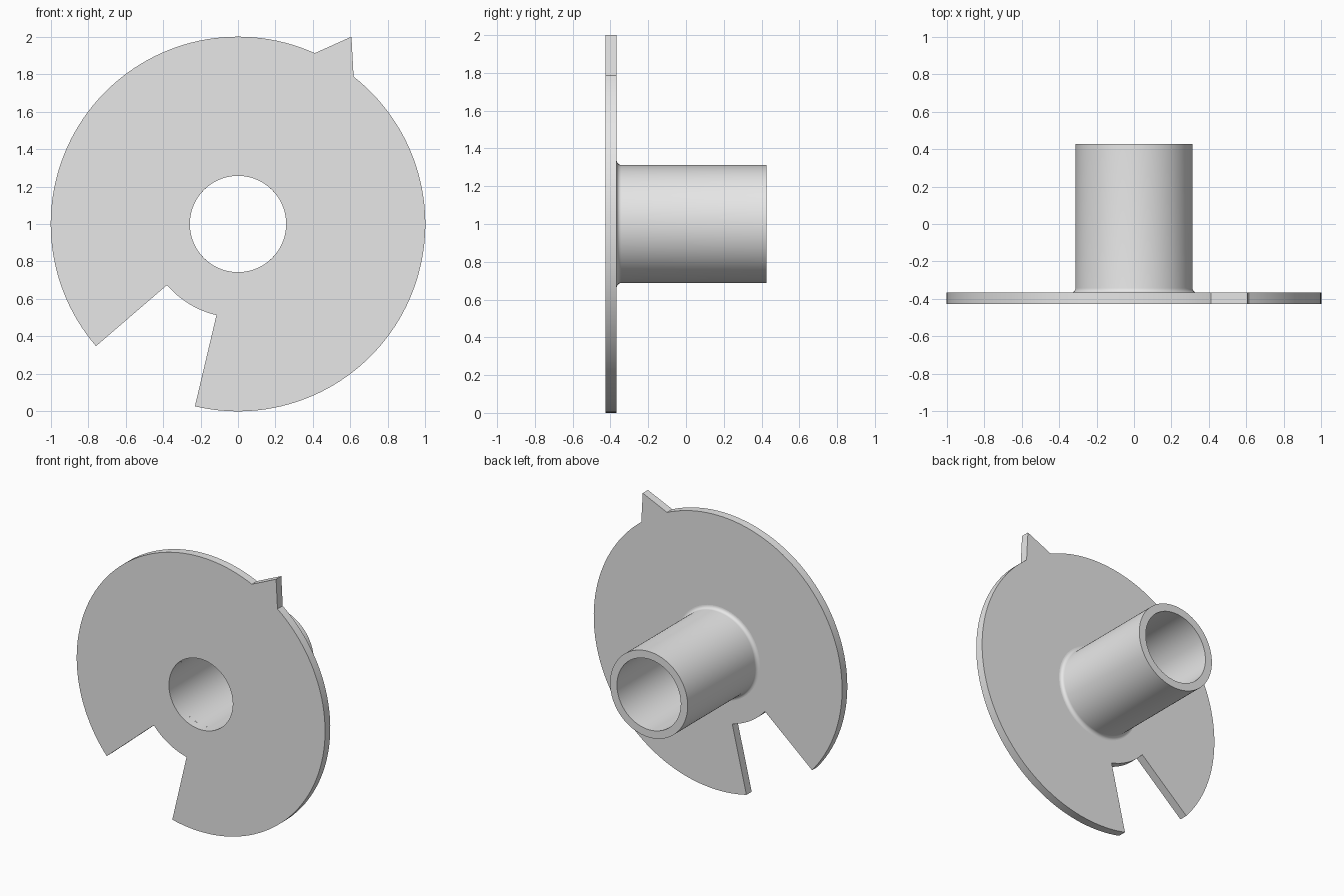
import bpy, bmesh, math

cube = bpy.data.objects.get("Cube")
if cube:
    bpy.data.objects.remove(cube)

CENTRE_Z = 1.0
FRONT, FLANGE_BACK, TUBE_END = -0.427, -0.367, 0.427
BORE, TUBE_R, HUB_R, DISC_R, FILLET = 0.257, 0.3125, 0.5, 1.0, 0.025

grey = bpy.data.materials.new("plain grey")
grey.use_nodes = True
colour = (0.8, 0.8, 0.8, 1)
grey.diffuse_color = colour
grey.node_tree.nodes["Principled BSDF"].inputs["Base Color"].default_value = colour


def finish(bm, name):
    bmesh.ops.recalc_face_normals(bm, faces=bm.faces[:])
    mesh = bpy.data.meshes.new(name)
    bm.to_mesh(mesh)
    bm.free()
    mesh.materials.append(grey)
    obj = bpy.data.objects.new(name, mesh)
    bpy.context.collection.objects.link(obj)
    bpy.ops.object.select_all(action='DESELECT')
    obj.select_set(True)
    bpy.context.view_layer.objects.active = obj
    bpy.ops.object.shade_smooth_by_angle(angle=math.radians(30))
    return obj


def polar(r, degrees, y):
    a = math.radians(degrees)
    return (r * math.cos(a), y, CENTRE_Z + r * math.sin(a))


def arc(start, end, steps):
    return [start + (end - start) * i / steps for i in range(steps)]


# Flange: full inner ring, outer ring with a notch and a pointed tooth
tooth_start, tooth_tip, tooth_end = 51.9, 58.8, 65.8
notch_start, notch_end = 220.7, 256.7
angles = ([tooth_start, tooth_tip] + arc(tooth_end, notch_start, 64)
          + arc(notch_start, notch_end, 16)
          + arc(notch_end, tooth_start + 360, 64))

bm = bmesh.new()
rings = []
for a in angles:
    outer = 1.169 if a == tooth_tip else DISC_R
    rings.append([bm.verts.new(polar(r, a, FRONT)) for r in (BORE, HUB_R, outer)])
for i, a in enumerate(angles):
    p, q = rings[i], rings[(i + 1) % len(rings)]
    bm.faces.new((p[0], p[1], q[1], q[0]))
    if not notch_start - 0.01 <= a < notch_end - 0.01:
        bm.faces.new((p[1], p[2], q[2], q[1]))
bmesh.ops.delete(bm, geom=[v for v in bm.verts if not v.link_faces], context='VERTS')
back = bmesh.ops.extrude_face_region(bm, geom=bm.faces[:], use_keep_orig=True)
for v in back["geom"]:
    if isinstance(v, bmesh.types.BMVert):
        v.co.y = FLANGE_BACK
finish(bm, "notched_flange")

# Tube: lathed wall with a rounded fillet where it meets the flange
profile = [(BORE, FLANGE_BACK), (BORE, TUBE_END), (TUBE_R, TUBE_END)]
for i in range(7):
    t = math.pi / 2 * i / 6
    profile.append((TUBE_R + FILLET * (1 - math.cos(t)),
                    FLANGE_BACK + FILLET * (1 - math.sin(t))))
bm = bmesh.new()
columns = [[bm.verts.new(polar(r, a, y)) for r, y in profile] for a in arc(0, 360, 96)]
for i, p in enumerate(columns):
    q = columns[(i + 1) % len(columns)]
    for j in range(len(profile) - 1):
        bm.faces.new((p[j], p[j + 1], q[j + 1], q[j]))
finish(bm, "hub_tube")
